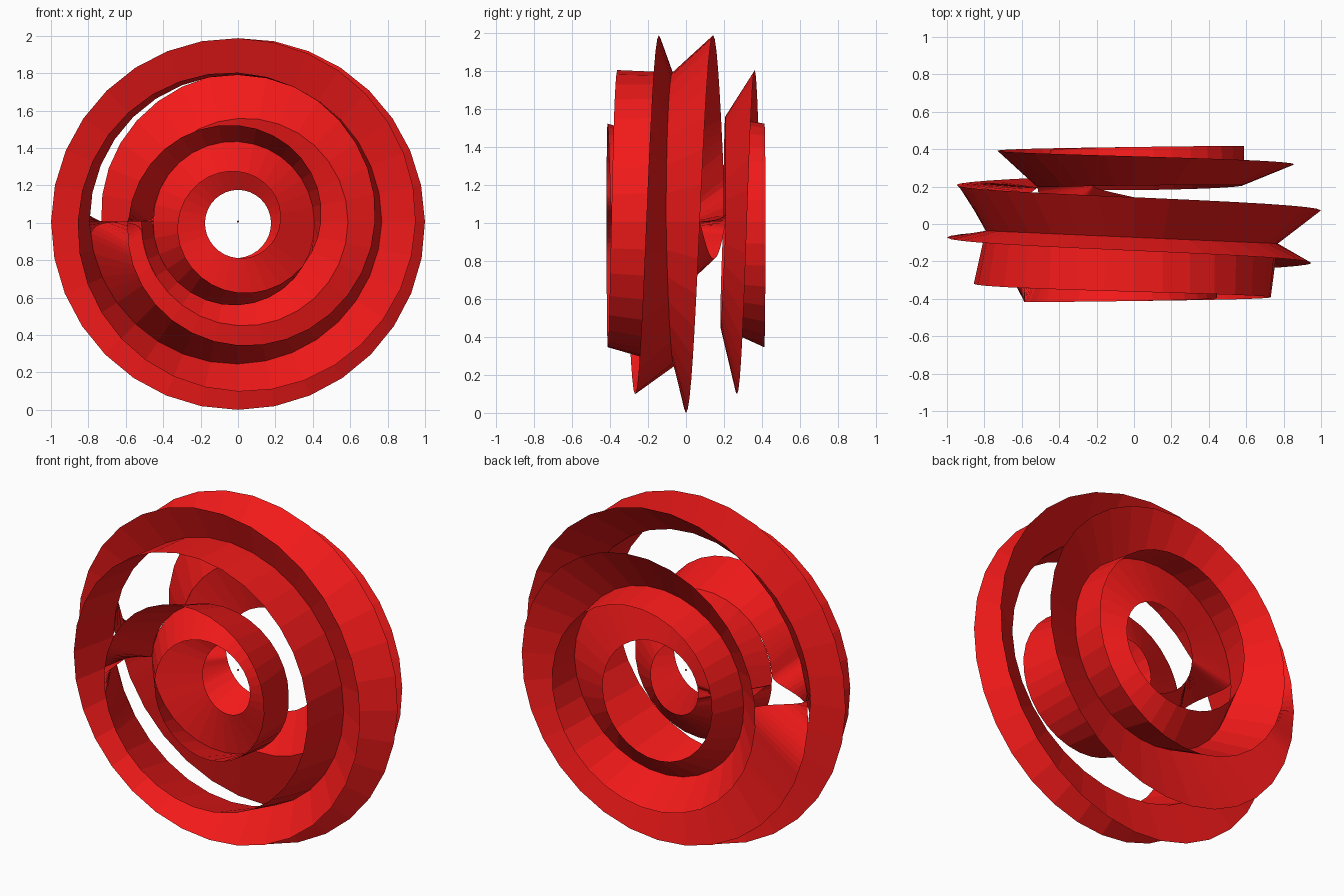
import bpy, bmesh
from math import sin, cos, radians, floor

if "Cube" in bpy.data.objects:
    bpy.data.objects.remove(bpy.data.objects["Cube"])

MAJOR, MINOR, INNER, CENTRE_Z = 0.588, 0.418, 0.209, 1.006
STEP, TURNS, WINDOW = 11.25, 9, 30.0

red = bpy.data.materials.new("red")
red.diffuse_color = (0.9, 0.01, 0.01, 1)
red.use_nodes = True
red.node_tree.nodes["Principled BSDF"].inputs["Base Color"].default_value = red.diffuse_color


def section(phi, rho):
    """Radius from the axis and depth of a point in the ring's cross-section."""
    return MAJOR + rho * cos(radians(phi)), rho * sin(radians(phi))


def place(theta, p):
    a = radians(theta)
    return (p[0] * cos(a), p[1], CENTRE_Z + p[0] * sin(a))


def rim(alpha):
    """Outer edge: nine turns around the ring for one turn of the section."""
    return place(alpha - 90, section(alpha / TURNS, MINOR))


def rim_faceted(alpha):
    i = floor(alpha / STEP + 1e-6)
    f = alpha / STEP - i
    a, b = rim(i * STEP), rim((i + 1) * STEP)
    return tuple(u + (v - u) * f for u, v in zip(a, b))


def core(k, theta):
    """One of three inner rings on which the blades meet."""
    t = radians(theta)
    rho = INNER - 0.025 * max(0, -sin(t))
    return section(-30 + 120 * k + 10 - 10 * cos(t), rho)


def inner_edge(alpha):
    j = round((alpha - 270) / 1080)
    d = alpha - 270 - 1080 * j
    if abs(d) < WINDOW:
        # saddle: the blade swings from one inner ring to the next
        theta = 180 + d ** 3 / WINDOW ** 2
        w = min(1, max(0, (d + 14) / 32))
        w = w * w * (3 - 2 * w)
        a, b = core(j, theta), core(j + 1, theta)
        return place(theta, [u + (v - u) * w for u, v in zip(a, b)])
    theta = alpha - 90
    return place(theta, core(floor((alpha / TURNS + 90) / 120), theta))


# Sample angles: coarse facets, finer through the saddles
angles = []
for i in range(int(TURNS * 360 / STEP)):
    a = i * STEP
    near = min(abs(a + STEP / 2 - 270 - 1080 * j) for j in range(3)) < 34
    n = 5 if near else 1
    angles += [a + STEP * s / n for s in range(n)]

# Continuous blade strip
bm = bmesh.new()
pairs = [(bm.verts.new(rim_faceted(a)), bm.verts.new(inner_edge(a))) for a in angles]
for (o1, i1), (o2, i2) in zip(pairs, pairs[1:] + pairs[:1]):
    bm.faces.new((o1, o2, i2, i1))
bmesh.ops.remove_doubles(bm, verts=bm.verts, dist=0.00005)
bmesh.ops.recalc_face_normals(bm, faces=bm.faces)
mesh = bpy.data.meshes.new("twisted_blade_ring")
bm.to_mesh(mesh)
bm.free()
mesh.materials.append(red)
ring = bpy.data.objects.new("twisted_blade_ring", mesh)
bpy.context.collection.objects.link(ring)

# Tiny centre bead
bpy.ops.mesh.primitive_ico_sphere_add(subdivisions=1, radius=0.006, location=(0, 0, CENTRE_Z))
bead = bpy.context.object
bead.name = "centre_bead"
bead.data.materials.append(red)
